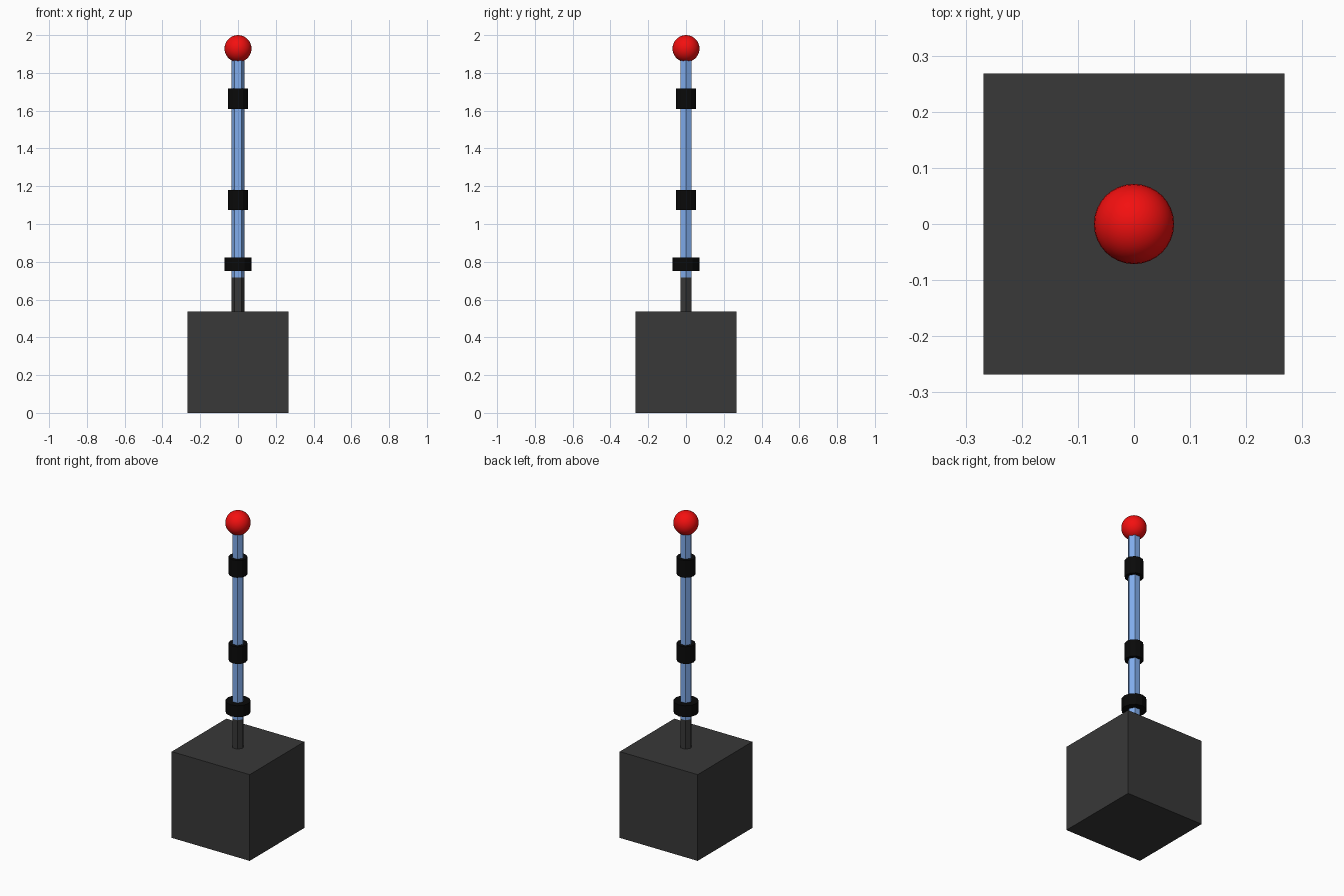
import bpy
from math import pi

if "Cube" in bpy.data.objects:
    bpy.data.objects.remove(bpy.data.objects["Cube"])


def material(name, rgb):
    m = bpy.data.materials.new(name)
    m.diffuse_color = (*rgb, 1)
    m.use_nodes = True
    m.node_tree.nodes["Principled BSDF"].inputs["Base Color"].default_value = m.diffuse_color
    return m


charcoal = material("charcoal", (0.04, 0.04, 0.04))
black = material("black", (0.003, 0.003, 0.003))
blue = material("blue", (0.22, 0.42, 0.85))
red = material("red", (0.9, 0.005, 0.005))


def finish(name, mat):
    o = bpy.context.object
    o.name = name
    o.data.materials.append(mat)
    return o


def prism(name, sides, r, z0, z1, mat, turn=0.0):
    bpy.ops.mesh.primitive_cylinder_add(
        vertices=sides, radius=r, depth=z1 - z0,
        location=(0, 0, (z0 + z1) / 2), rotation=(0, 0, turn))
    return finish(name, mat)


# Square base block
bpy.ops.mesh.primitive_cube_add(size=0.536, location=(0, 0, 0.268))
finish("base_block", charcoal)

# Hexagonal stem and shaft, corners pointing along x
prism("lower_stem", 6, 0.035, 0.536, 0.716, charcoal, pi / 2)
prism("shaft", 6, 0.035, 0.716, 1.88, blue, pi / 2)

# Black collars: wide guard, then two grip rings
for name, r, z0, z1 in (("guard_collar", 0.071, 0.752, 0.823),
                        ("middle_collar", 0.053, 1.074, 1.181),
                        ("upper_collar", 0.053, 1.61, 1.717)):
    prism(name, 12, r, z0, z1, black)

# Red ball on top
bpy.ops.mesh.primitive_uv_sphere_add(segments=32, ring_count=16, radius=0.0715,
                                     location=(0, 0, 1.9285))
finish("top_ball", red)
bpy.ops.object.shade_smooth()
